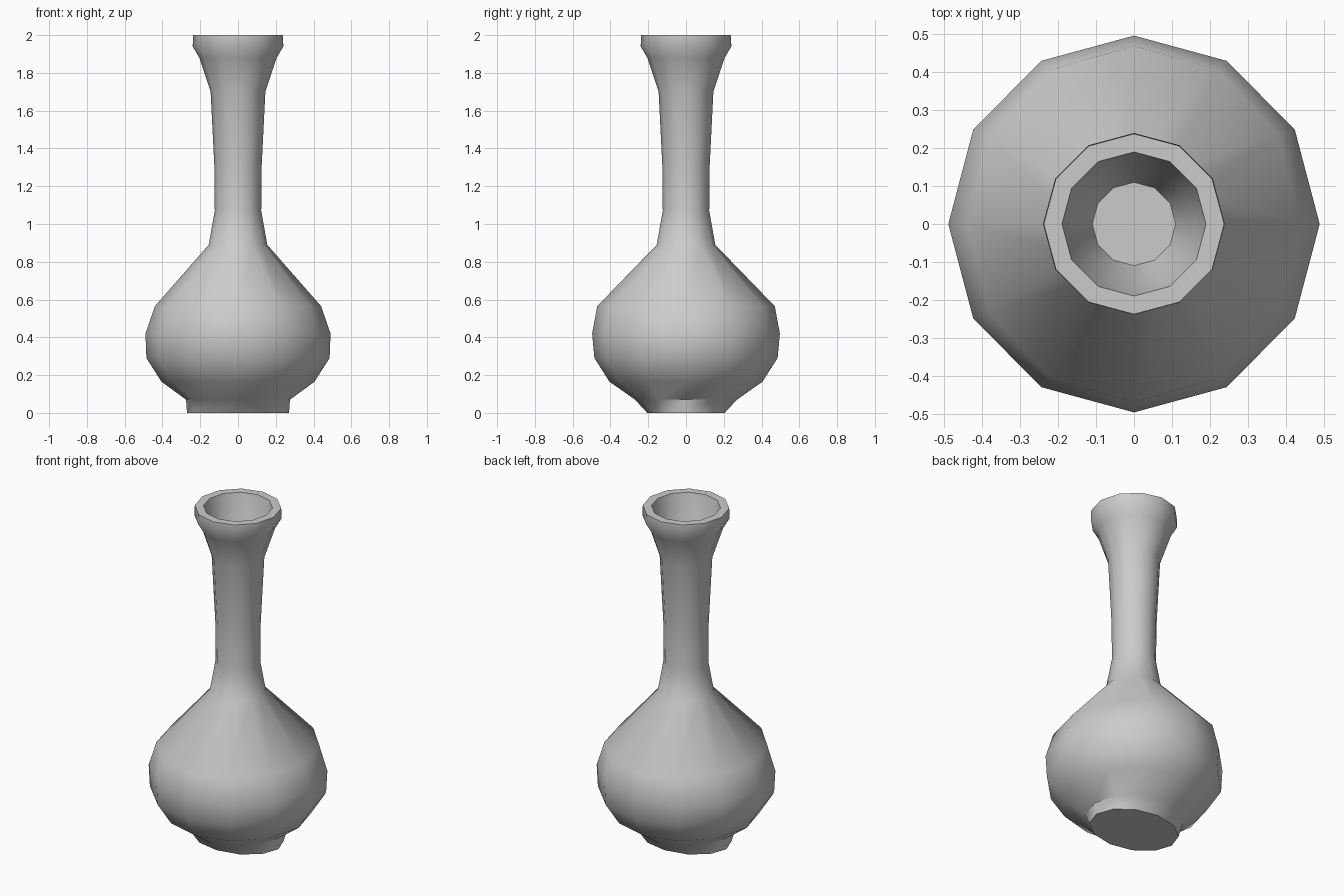
import bpy
import bmesh
from math import cos, sin, tau, radians

if "Cube" in bpy.data.objects:
    bpy.data.objects.remove(bpy.data.objects["Cube"], do_unlink=True)

SIDES = 12

# One plain grey for the whole vase
grey = bpy.data.materials.new("plain_grey")
grey.use_nodes = True
color = (0.6, 0.6, 0.6, 1.0)
grey.diffuse_color = color
grey.node_tree.nodes["Principled BSDF"].inputs["Base Color"].default_value = color


def lathe(name, rings):
    """Skin a stack of (x radius, y radius, height) rings and cap both ends."""
    bm = bmesh.new()
    loops = []
    for rx, ry, z in rings:
        loops.append([bm.verts.new((rx * cos(tau * i / SIDES), ry * sin(tau * i / SIDES), z))
                      for i in range(SIDES)])
    for low, high in zip(loops, loops[1:]):
        for i in range(SIDES):
            j = (i + 1) % SIDES
            bm.faces.new((low[i], low[j], high[j], high[i]))
    bm.faces.new(list(reversed(loops[0])))
    bm.faces.new(loops[-1])
    bmesh.ops.recalc_face_normals(bm, faces=bm.faces)
    mesh = bpy.data.meshes.new(name)
    bm.to_mesh(mesh)
    bm.free()
    mesh.materials.append(grey)
    obj = bpy.data.objects.new(name, mesh)
    bpy.context.collection.objects.link(obj)
    bpy.ops.object.select_all(action="DESELECT")
    obj.select_set(True)
    bpy.context.view_layer.objects.active = obj
    bpy.ops.object.shade_smooth_by_angle(angle=radians(42))
    return obj


# Foot (flattened front to back), bulb, neck, flared rim, then the hollow inside
foot = [(0.27, 0.205, 0.0), (0.275, 0.27, 0.07)]
bulb = [(0.405, 0.405, 0.165), (0.485, 0.485, 0.29), (0.49, 0.497, 0.42),
        (0.44, 0.47, 0.565), (0.155, 0.155, 0.89)]
neck = [(r, r, z) for r, z in ((0.123, 1.07), (0.125, 1.3), (0.145, 1.7))]
rim = [(r, r, z) for r, z in ((0.205, 1.88), (0.24, 1.94), (0.238, 2.0), (0.19, 2.0))]
hollow = [(r, r, z) for r, z in ((0.165, 1.88), (0.11, 1.72))]

lathe("vase", foot + bulb + neck + rim + hollow)
